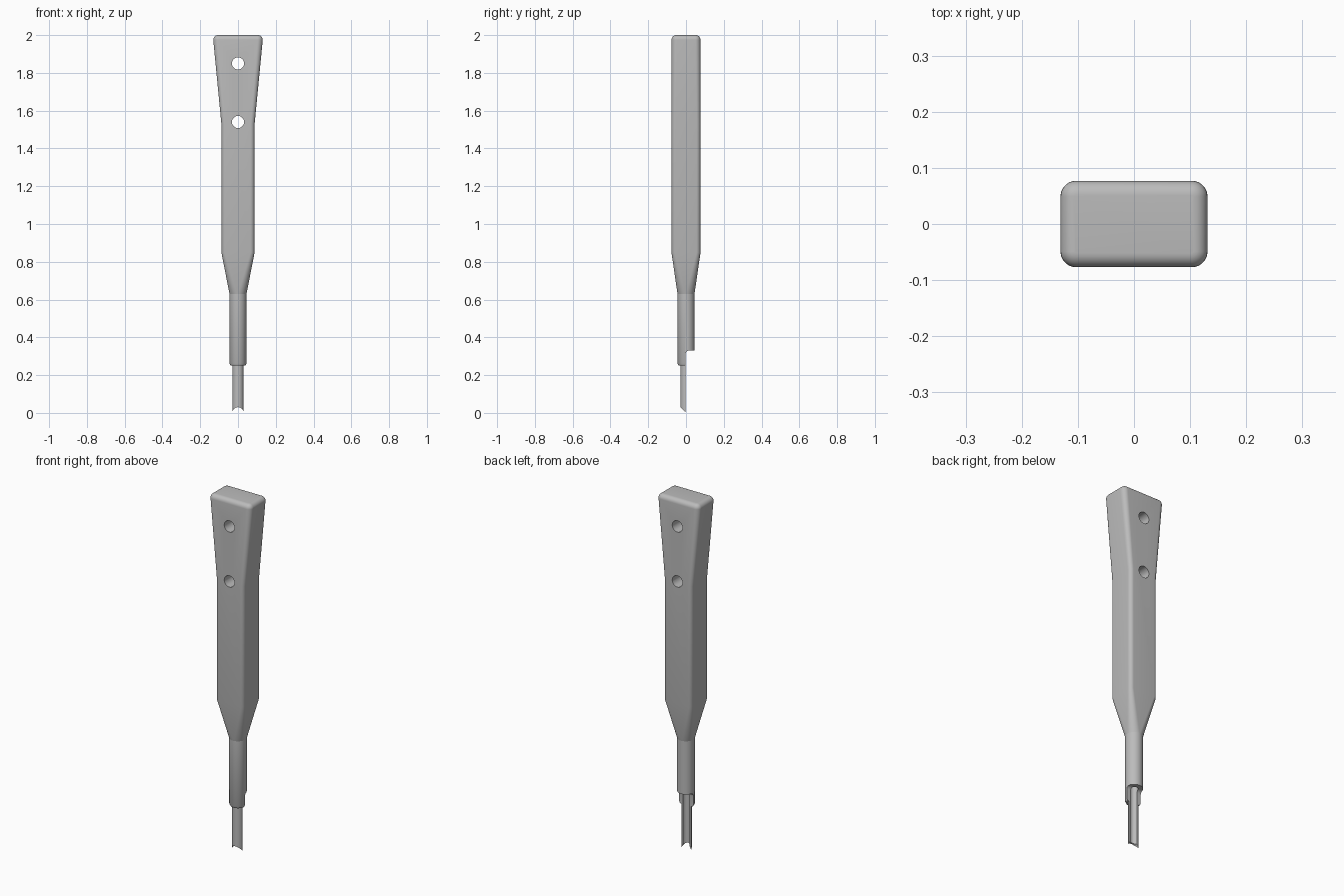
import bpy, bmesh, math
from mathutils import Matrix

cube = bpy.data.objects.get("Cube")
if cube:
    bpy.data.objects.remove(cube, do_unlink=True)

grey = bpy.data.materials.new("plain grey")
grey.use_nodes = True
colour = (0.5, 0.5, 0.5, 1)
grey.diffuse_color = colour
grey.node_tree.nodes["Principled BSDF"].inputs["Base Color"].default_value = colour


def make_object(name, bm):
    bmesh.ops.remove_doubles(bm, verts=bm.verts, dist=1e-5)
    bmesh.ops.recalc_face_normals(bm, faces=bm.faces)
    mesh = bpy.data.meshes.new(name)
    bm.to_mesh(mesh)
    bm.free()
    mesh.materials.append(grey)
    ob = bpy.data.objects.new(name, mesh)
    bpy.context.collection.objects.link(ob)
    return ob


def loft(name, sections, steps=10):
    """Skin rounded rectangles given as (z, half width, half depth, corner radius)."""
    bm = bmesh.new()
    rings = []
    for z, hx, hy, r in sections:
        ring = []
        for corner, (sx, sy) in enumerate([(1, 1), (-1, 1), (-1, -1), (1, -1)]):
            for i in range(steps + 1):
                a = (corner + i / steps) * math.pi / 2
                ring.append(bm.verts.new((sx * (hx - r) + r * math.cos(a),
                                          sy * (hy - r) + r * math.sin(a), z)))
        rings.append(ring)
    for low, high in zip(rings, rings[1:]):
        for i in range(len(low)):
            j = (i + 1) % len(low)
            bm.faces.new((low[i], low[j], high[j], high[i]))
    bm.faces.new(rings[0][::-1])
    bm.faces.new(rings[-1])
    return make_object(name, bm)


def cylinder(name, radius, depth, centre, along_y=False):
    bm = bmesh.new()
    m = Matrix.Translation(centre)
    if along_y:
        m = m @ Matrix.Rotation(math.pi / 2, 4, "X")
    bmesh.ops.create_cone(bm, cap_ends=True, segments=40, radius1=radius,
                          radius2=radius, depth=depth, matrix=m)
    return make_object(name, bm)


def cut(ob, cutter):
    cutter.hide_render = True
    mod = ob.modifiers.new("cut", "BOOLEAN")
    mod.operation, mod.solver, mod.object = "DIFFERENCE", "EXACT", cutter
    bpy.context.view_layer.objects.active = ob
    bpy.ops.object.modifier_apply(modifier=mod.name)
    bpy.data.objects.remove(cutter, do_unlink=True)


# Handle: round neck, straight grip, flared end with a rounded top edge
round_r = 0.025
sections = [(0.63, 0.045, 0.045, 0.045), (0.85, 0.088, 0.077, 0.022),
            (1.53, 0.088, 0.077, 0.022)]
for i in range(7):
    a = i / 6 * math.pi / 2
    inset = round_r * (1 - math.cos(a))
    sections.append((2 - round_r + round_r * math.sin(a),
                     0.131 - inset, 0.077 - inset, 0.028 - inset))
handle = loft("handle", sections)
for z in (1.54, 1.85):
    cut(handle, cylinder("hole_cutter", 0.032, 0.4, (0, 0, z), True))

# Shaft: stepped rod with a chamfered shoulder and a slim blade
shaft = loft("shaft", [(z, r, r, r) for z, r in
                       [(0, 0.03), (0.25, 0.03), (0.25, 0.039), (0.262, 0.045), (0.63, 0.045)]])

# Remove the back half of the lower shaft, rounding the corner of the step
bm = bmesh.new()
bmesh.ops.create_cube(bm, size=1, matrix=Matrix.Translation((0, 0.098, 0.13))
                      @ Matrix.Diagonal((0.3, 0.2, 0.4, 1)))
edge = [e for e in bm.edges if all(v.co.y < 0 and v.co.z > 0.3 for v in e.verts)]
bmesh.ops.bevel(bm, geom=edge, offset=0.018, segments=5, profile=0.5, affect="EDGES")
cut(shaft, make_object("half_cutter", bm))

# Hollow channel and the concave cutting tip
cut(shaft, cylinder("channel_cutter", 0.02, 0.5, (0, 0, 0.13)))
cut(shaft, cylinder("tip_cutter", 0.03, 0.4, (0, 0, 0), True))

for ob in (handle, shaft):
    bpy.ops.object.select_all(action="DESELECT")
    ob.select_set(True)
    bpy.context.view_layer.objects.active = ob
    bpy.ops.object.shade_smooth_by_angle(angle=math.radians(30))
